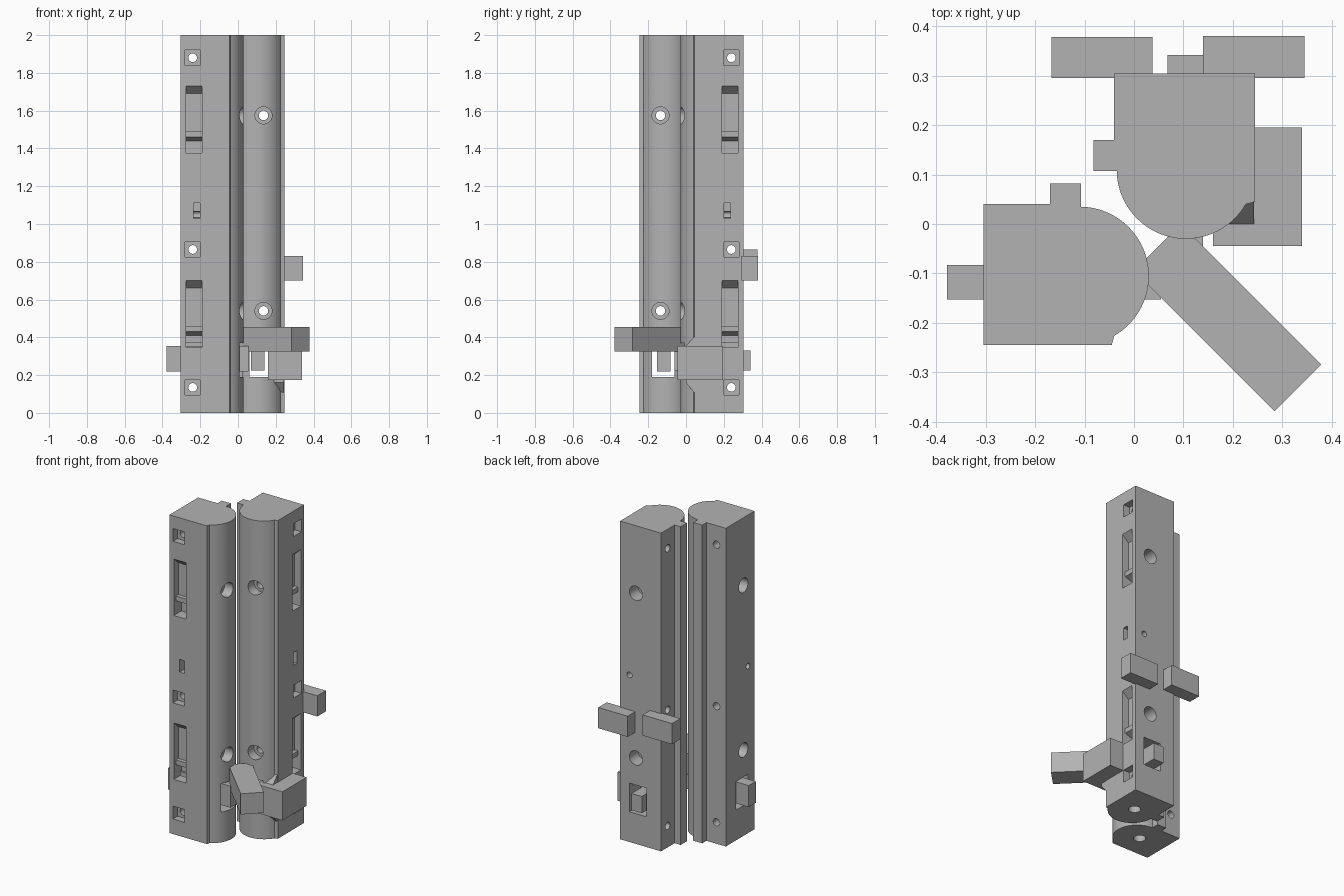
import bpy, bmesh, math
from mathutils import Matrix, Vector

if "Cube" in bpy.data.objects:
    bpy.data.objects.remove(bpy.data.objects["Cube"])

grey = bpy.data.materials.new("plain grey")
grey.diffuse_color = (0.45, 0.45, 0.45, 1)
grey.use_nodes = True
grey.node_tree.nodes["Principled BSDF"].inputs["Base Color"].default_value = grey.diffuse_color


def finish(name, bm):
    bmesh.ops.recalc_face_normals(bm, faces=bm.faces[:])
    me = bpy.data.meshes.new(name)
    bm.to_mesh(me)
    bm.free()
    me.materials.append(grey)
    ob = bpy.data.objects.new(name, me)
    bpy.context.collection.objects.link(ob)
    return ob


def prism(name, pts, lo, hi, axis="z"):
    """Extrude a 2D outline along an axis; outline is in the other two axes."""
    place = {"x": lambda a, b, t: (t, a, b),
             "y": lambda a, b, t: (a, t, b),
             "z": lambda a, b, t: (a, b, t)}[axis]
    bm = bmesh.new()
    low = [bm.verts.new(place(a, b, lo)) for a, b in pts]
    top = [bm.verts.new(place(a, b, hi)) for a, b in pts]
    bm.faces.new(low)
    bm.faces.new(top)
    for i in range(len(pts)):
        j = (i + 1) % len(pts)
        bm.faces.new((low[i], low[j], top[j], top[i]))
    return finish(name, bm)


def box(name, x, y, z):
    return prism(name, [(x[0], y[0]), (x[1], y[0]), (x[1], y[1]), (x[0], y[1])], *z)


def cyl(name, axis, a, b, r, lo, hi, n=32):
    pts = [(a + r * math.cos(2 * math.pi * i / n),
            b + r * math.sin(2 * math.pi * i / n)) for i in range(n)]
    return prism(name, pts, lo, hi, axis)


def smooth(ob):
    bpy.ops.object.select_all(action="DESELECT")
    bpy.context.view_layer.objects.active = ob
    ob.select_set(True)
    bpy.ops.object.shade_smooth_by_angle(angle=math.radians(25))


# Bar outline: square back, half-round inner side, and a long side ridge
arc = []
for i in range(41):
    t = math.radians(-60 + 150 * i / 40)
    arc.append((-0.11 + 0.14 * math.cos(t), -0.105 + 0.14 * math.sin(t)))
outline = [(-0.305, -0.245), (-0.045, -0.245)] + arc + [
    (-0.107, 0.035), (-0.107, 0.082), (-0.17, 0.082), (-0.17, 0.04), (-0.305, 0.04)]
bar = prism("left_bar", outline, 0, 2)

# Cutters for one bar
cuts = []
for z in (1.88, 0.865, 0.135):                       # square seats with bolt holes
    cuts.append(box("cut", (-0.28, -0.2), (-0.3, -0.2), (z - 0.04, z + 0.04)))
    cuts.append(cyl("cut", "y", -0.24, z, 0.023, -0.3, 0.1, 24))
for z in (1.575, 0.54):                              # stepped cross bores
    cuts.append(cyl("cut", "x", -0.135, z, 0.025, -0.4, 0.1))
    cuts.append(cyl("cut", "x", -0.135, z, 0.045, -0.4, -0.22))
    cuts.append(cyl("cut", "x", -0.135, z, 0.045, -0.03, 0.1))
for dz in (0, -1.03):                                # latch pockets
    prof = [(-0.3, 1.73), (-0.245, 1.73), (-0.2, 1.69), (-0.2, 1.49), (-0.225, 1.49),
            (-0.225, 1.46), (-0.17, 1.44), (-0.17, 1.375), (-0.3, 1.375)]
    cuts.append(prism("cut", [(y, z + dz) for y, z in prof], -0.275, -0.19, "x"))
cuts.append(box("cut", (-0.235, -0.2), (-0.3, -0.19), (1.03, 1.11)))       # small slot
cuts.append(cyl("cut", "x", -0.18, 1.05, 0.018, -0.4, -0.2, 20))           # pin hole
cuts.append(box("cut", (-0.4, 0.1), (-0.18, -0.06), (0.19, 0.37)))         # rod slot
cuts.append(cyl("cut", "z", -0.13, -0.105, 0.035, -0.1, 0.1))              # bottom bore

for c in cuts:
    c.hide_render = True
    m = bar.modifiers.new("cut", "BOOLEAN")
    m.operation = "DIFFERENCE"
    m.solver = "EXACT"
    m.object = c
dg = bpy.context.evaluated_depsgraph_get()
cut_mesh = bpy.data.meshes.new_from_object(bar.evaluated_get(dg))
bar.modifiers.clear()
bar.data = cut_mesh
for c in cuts:
    bpy.data.objects.remove(c)

# Second bar: reflection across the diagonal plane between the bars
right = bpy.data.objects.new("right_bar", cut_mesh.copy())
bpy.context.collection.objects.link(right)
right.data.transform(Matrix(((0, -1, 0, 0), (-1, 0, 0, 0), (0, 0, 1, 0), (0, 0, 0, 1))))
right.data.flip_normals()
smooth(bar)
smooth(right)

# Sliding rods in the slots
box("left_rod", (-0.378, 0.055), (-0.153, -0.083), (0.22, 0.355))
box("right_rod", (0.068, 0.14), (-0.06, 0.342), (0.225, 0.33))

# Diagonal handle between the bars
d, n = Vector((1, -1)).normalized(), Vector((1, 1)).normalized()
prism("handle", [tuple(d * a + n * b) for a, b in
                 ((0.067, -0.067), (0.469, -0.067), (0.469, 0.067), (0.067, 0.067))],
      0.325, 0.455)

# Side block with its sloped gusset
box("side_block", (0.16, 0.34), (-0.045, 0.195), (0.175, 0.355))
prism("gusset", [(0.05, 0.1), (0.0, 0.16), (0.0, 0.355), (0.05, 0.41)], 0.19, 0.243, "x")

# Back blocks
box("back_block_left", (-0.167, 0.037), (0.295, 0.378), (0.735, 0.865))
box("back_block_right", (0.14, 0.345), (0.295, 0.38), (0.7, 0.83))
